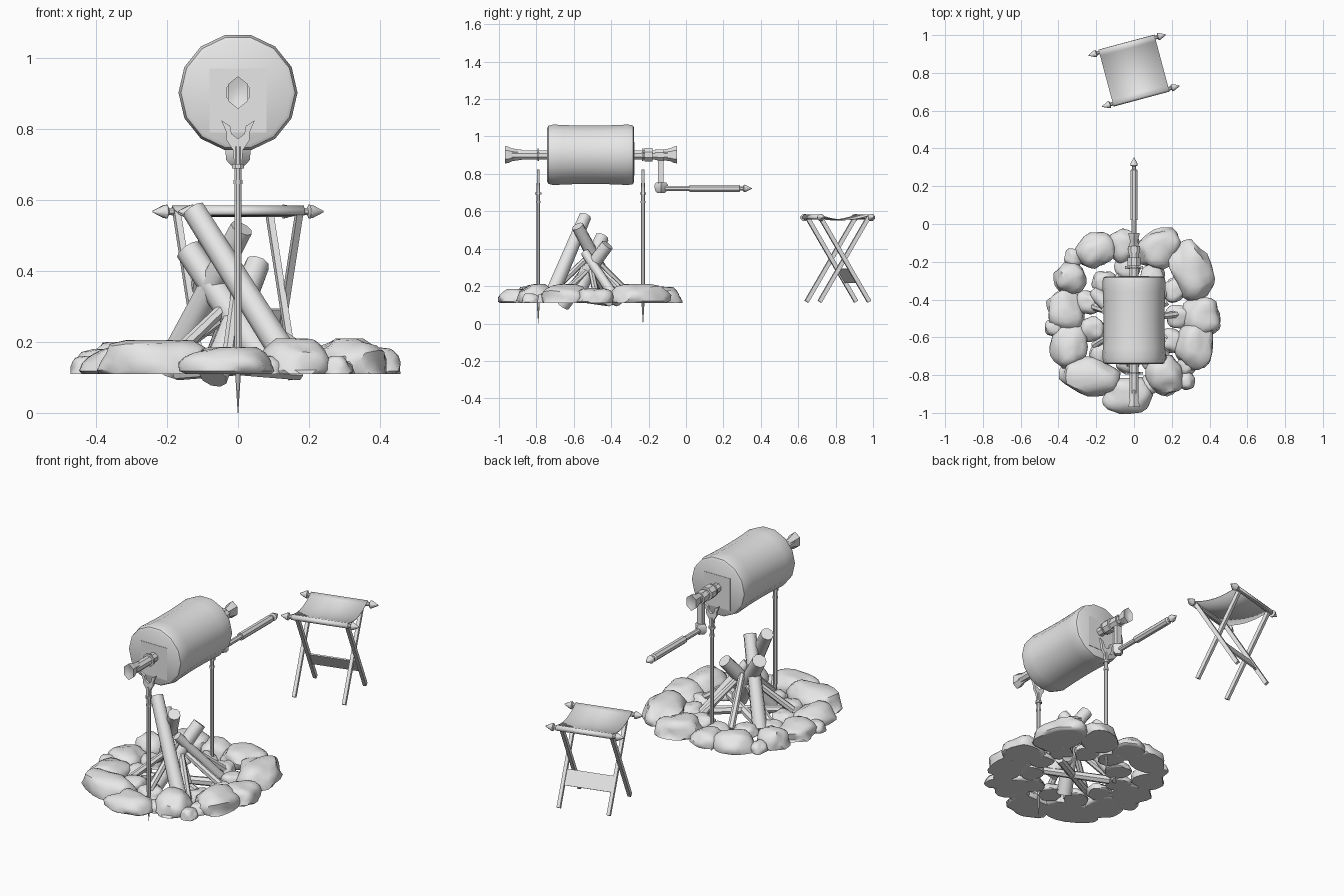
import bpy, bmesh, math, random
from mathutils import Vector, Matrix, noise

if "Cube" in bpy.data.objects:
    bpy.data.objects.remove(bpy.data.objects["Cube"])

random.seed(4)
grey = bpy.data.materials.new("plain grey")
grey.diffuse_color = (0.8, 0.8, 0.8, 1)
grey.use_nodes = True
grey.node_tree.nodes["Principled BSDF"].inputs["Base Color"].default_value = grey.diffuse_color


def finish(name, bm):
    bmesh.ops.recalc_face_normals(bm, faces=bm.faces)
    me = bpy.data.meshes.new(name)
    bm.to_mesh(me)
    bm.free()
    me.materials.append(grey)
    ob = bpy.data.objects.new(name, me)
    bpy.context.collection.objects.link(ob)
    return ob


def turned(name, origin, axis, profile, sides=8, turn=0.5, squash=1):
    """Lathe (distance, radius) pairs around an axis and cap both ends."""
    bm = bmesh.new()
    axis = Vector(axis).normalized()
    q = axis.to_track_quat('Z', 'Y')
    rings = []
    for d, r in profile:
        ring = []
        for i in range(sides):
            a = 2 * math.pi * (i + turn) / sides
            p = q @ Vector((r * math.cos(a), r * math.sin(a), d))
            p.x *= squash
            ring.append(bm.verts.new(p + Vector(origin)))
        rings.append(ring)
    for lo, hi in zip(rings, rings[1:]):
        for i in range(sides):
            j = (i + 1) % sides
            bm.faces.new((lo[i], lo[j], hi[j], hi[i]))
    bm.faces.new(rings[0])
    bm.faces.new(rings[-1])
    return finish(name, bm)


def box(name, center, size, rot=Matrix.Identity(4)):
    bm = bmesh.new()
    m = Matrix.Translation(center) @ rot @ Matrix.Diagonal((*size, 1))
    bmesh.ops.create_cube(bm, size=1, matrix=m)
    return finish(name, bm)


def log(name, a, b, r, sides=9):
    a, b = Vector(a), Vector(b)
    n = (b - a).length
    return turned(name, a, b - a, [(0, r * 1.08), (n, r * .92)], sides)


def spear(start, r):
    """Profile of a small spear point behind a thin neck."""
    return [(start, r * .55), (start + .015, r * .5), (start + .02, r),
            (start + .03, r * .9), (start + .062, .002)]


# Roast drum, slightly waisted, with a plate on both ends
drum = [(.05 * k, .16 + .006 * (k / 4) ** 2) for k in range(-4, 5)]
turned("roast", (0, -.51, .902), (0, 1, 0),
       [(-.232, .148), (-.226, .159)] + drum + [(.226, .161), (.232, .15)], 14, 0, 1.01)
for y in (-.742, -.278):
    box("roast_end_plate", (0, y, .88), (.16, .004, .18))

# Spit bar with flared ends, rings and collars
turned("spit_bar", (0, 0, .9), (0, 1, 0), [(-.93, .026), (-.10, .026)], 8)
for y, s in ((-.90, -1), (-.115, 1)):
    turned("spit_end", (0, y, .902), (0, s, 0),
           [(-.02, .027), (.03, .034), (.05, .044), (.068, .046), (.06, .02)], 6, .5, .72)
for y, half, r in ((-.79, .004, .036), (-.232, .004, .036), (-.2, .022, .038), (-.155, .01, .03)):
    turned("spit_collar", (0, y, .902), (0, 1, 0), [(-half, r), (half, r)], 8)

# Crank arm and handle
box("crank_arm", (0, -.135, .825), (.03, .028, .21))
turned("crank_hub", (0, -.135, .9), (0, 1, 0), [(-.018, .034), (.018, .034)], 8)
turned("crank_joint", (0, -.133, .727), (0, 0, 1),
       [(-.03, .020), (-.015, .033), (.015, .036), (.028, .026)], 4, 0)
turned("crank_handle", (0, 0, .722), (0, 1, 0),
       [(-.12, .014), (.02, .014), (.02, .021), (.285, .021)] + spear(.29, .022), 8)

# Forked stakes with two rings
half_fork = [(.010, .69), (.014, .74), (.032, .768), (.032, .788), (.047, .824),
             (.022, .808), (.018, .786), (.003, .774)]
for y in (-.79, -.23):
    turned("stake", (0, y, 0), (0, 0, 1), [(0, .001), (.1, .008), (.17, .011), (.75, .011)], 8)
    for z, r in ((.65, .014), (.695, .018)):
        turned("stake_ring", (0, y, z), (0, 0, 1), [(-.006, r), (.006, r)], 8)
    bm = bmesh.new()
    outline = half_fork + [(-x, z) for x, z in reversed(half_fork)]
    f = bm.faces.new([bm.verts.new((x, y - .007, z)) for x, z in outline])
    ext = bmesh.ops.extrude_face_region(bm, geom=[f])
    bmesh.ops.translate(bm, vec=(0, .014, 0),
                        verts=[v for v in ext["geom"] if isinstance(v, bmesh.types.BMVert)])
    finish("stake_fork", bm)


# Lumpy flat-bottomed stone: place, half width, half depth, height, turn in degrees
def stone(x, y, w, d, h, turn=0):
    bm = bmesh.new()
    bmesh.ops.create_icosphere(bm, subdivisions=3, radius=1)
    seed = Vector((random.random(), random.random(), random.random())) * 40
    rot = Matrix.Rotation(math.radians(turn), 3, 'Z')
    for v in bm.verts:
        c = v.co * (1.06 + .3 * noise.noise(v.co * 1.5 + seed))
        c = Vector([math.copysign(abs(k) ** .92, k) for k in c])
        c.z = max(min(c.z, 1), -.12)
        v.co = rot @ Vector((c.x * w, c.y * d, (c.z + .12) / 1.12 * h)) + Vector((x, y, .11))
    finish("fire_stone", bm)


# Large stones of the fire ring
for s in ((-.20, -.14, .10, .085, .09, 20), (-.06, -.12, .075, .085, .07),
          (.13, -.13, .115, .095, .085, 25), (.30, -.25, .105, .15, .10, 20),
          (.355, -.49, .10, .095, .08), (.325, -.65, .095, .12, .10),
          (.165, -.80, .09, .10, .10, 15), (-.03, -.905, .125, .09, .075),
          (-.23, -.81, .16, .095, .095, -8), (-.34, -.65, .09, .11, .075),
          (-.365, -.46, .09, .11, .07, 25), (-.34, -.285, .08, .08, .09)):
    stone(*s)
# Small stones outside the ring, then an inner row
for x, y in ((.275, -.83), (-.32, -.18), (-.42, -.55), (.28, -.75), (.08, -.85)):
    stone(x, y, .046, .048, .05)
for i in range(11):
    t = 2 * math.pi * i / 11
    r = .235 + .02 * (i % 2)
    stone(r * math.cos(t), -.49 + r * math.sin(t), .065, .06, .05, i * 33)

# Big leaning logs
for a, b, r in (((.14, -.72, .15), (-.125, -.54, .572), .037),
                ((.08, -.59, .14), (-.14, -.45, .46), .041),
                ((-.20, -.37, .12), (.01, -.58, .52), .036),
                ((-.07, -.66, .10), (.055, -.42, .42), .038),
                ((.16, -.36, .11), (.0, -.54, .38), .026)):
    log("leaning_log", a, b, r)

# Thin kindling around the middle and sticks lying on the ground
for i in range(7):
    t = math.radians(51 * i + 8)
    c, s = math.cos(t), math.sin(t)
    log("kindling", (.25 * c, -.51 + .25 * s, .13),
        (.03 * c, -.51 + .03 * s, .28 + .03 * (i % 3)), .018, 7)
for deg in (30, 150):
    t = math.radians(deg)
    c, s = .2 * math.cos(t), .2 * math.sin(t)
    log("ground_stick", (c, -.51 + s, .115), (-c, -.51 - s, .14), .022, 7)

# Folding stool, turned 15 degrees
stool = Matrix.Translation((0, .812, 0)) @ Matrix.Rotation(math.radians(15), 4, 'Z')
parts = []
tip = spear(.15, .021)
for v in (-.14, .14):
    parts.append(turned("stool_rail", (0, v, .567), (1, 0, 0),
                        [(-d, r) for d, r in reversed(tip)] + tip, 8))
lean = math.atan2(.27, .45)
for k in (-1, 1):
    tilt = Matrix.Rotation(k * lean, 4, 'X')
    for u in (-.135, .135):
        parts.append(box("stool_leg", (u + k * .008, 0, .342), (.018, .022, .525), tilt))
parts.append(box("stool_brace", (0, .052, .255), (.27, .008, .085),
                 Matrix.Rotation(lean, 4, 'X')))

# Sagging cloth seat wrapped over the rails
bm = bmesh.new()
n = 12
path = [(-.156, .558), (-.155, .572)]
for i in range(n + 1):
    t = 2 * i / n - 1
    path.append((.145 * t, .584 - .028 * (1 - t * t)))
path += [(.155, .572), (.156, .558)]
rows = [[bm.verts.new((u, v, z)) for u in (-.153, .153)] for v, z in path]
for a, b in zip(rows, rows[1:]):
    bm.faces.new((a[0], a[1], b[1], b[0]))
seat = finish("stool_seat", bm)
seat.modifiers.new("thickness", 'SOLIDIFY').thickness = .004
parts.append(seat)
for p in parts:
    p.matrix_world = stool

# Smooth rounded surfaces, keep real edges crisp
for ob in bpy.data.objects:
    ob.select_set(True)
bpy.context.view_layer.objects.active = seat
bpy.ops.object.shade_smooth_by_angle(angle=math.radians(42))
